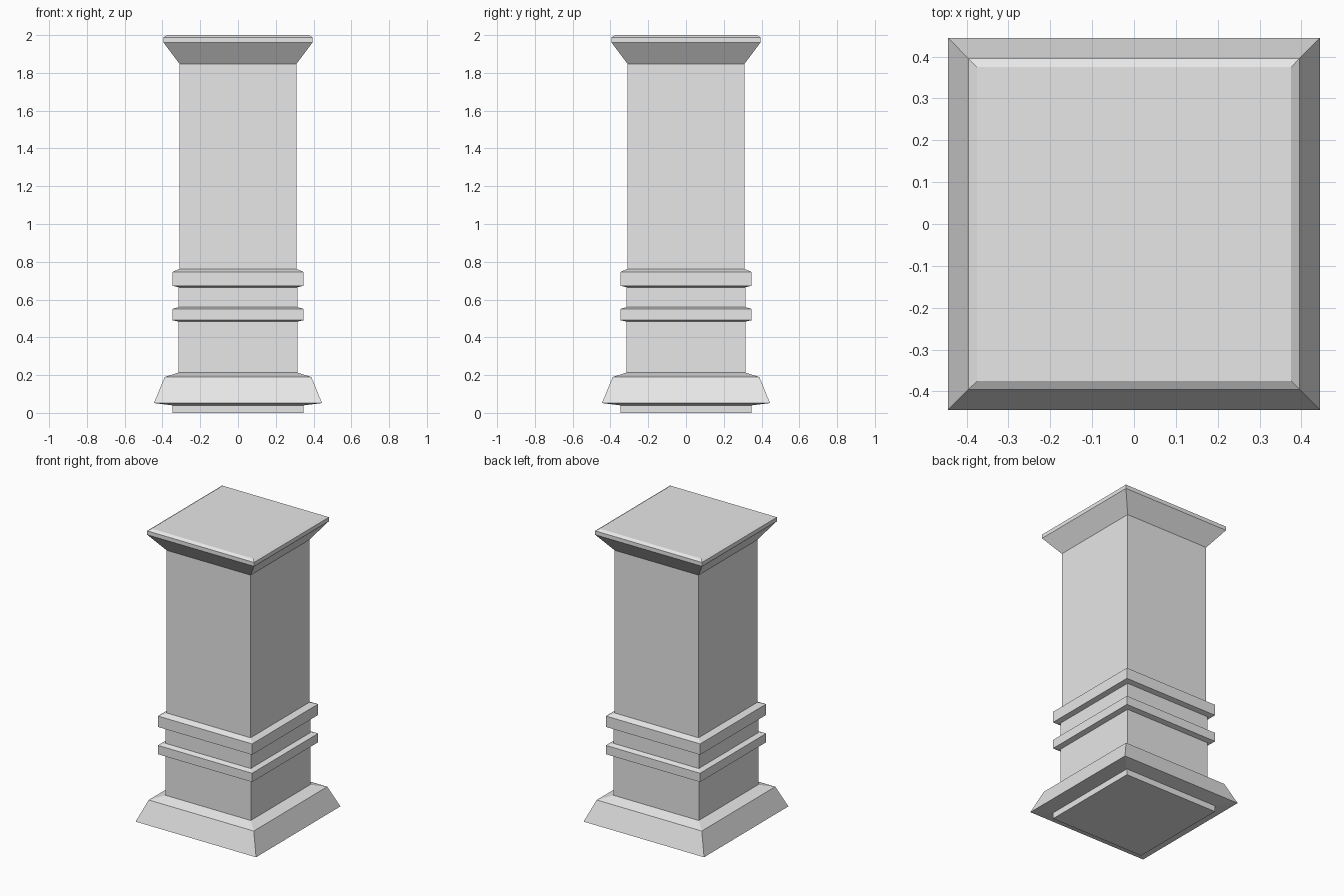
import bpy
import bmesh

cube = bpy.data.objects.get("Cube")
if cube:
    bpy.data.objects.remove(cube, do_unlink=True)

stone = bpy.data.materials.new("light grey stone")
stone.use_nodes = True
colour = (0.8, 0.8, 0.8, 1)
stone.diffuse_color = colour
stone.node_tree.nodes["Principled BSDF"].inputs["Base Color"].default_value = colour


def square_loft(name, profile, close_bottom=False, close_top=False):
    """Loft square rings given as (half width, height)."""
    bm = bmesh.new()
    rings = [[bm.verts.new((sx * w, sy * w, z))
              for sx, sy in ((-1, -1), (1, -1), (1, 1), (-1, 1))]
             for w, z in profile]
    for low, high in zip(rings, rings[1:]):
        for i in range(4):
            j = (i + 1) % 4
            bm.faces.new((low[i], low[j], high[j], high[i]))
    if close_bottom:
        bm.faces.new(rings[0][::-1])
    if close_top:
        bm.faces.new(rings[-1])
    mesh = bpy.data.meshes.new(name)
    bm.to_mesh(mesh)
    bm.free()
    mesh.materials.append(stone)
    obj = bpy.data.objects.new(name, mesh)
    bpy.context.collection.objects.link(obj)
    return obj


BODY, BAND, TOP = 0.315, 0.348, 0.31

# Foot plate and flared base
square_loft("base", [(BAND, 0), (BAND, 0.04), (0.445, 0.052),
                     (0.388, 0.19), (BODY, 0.213)], close_bottom=True)

# Lower column, two raised bands and the neck between them
square_loft("lower_column", [(BODY, 0.213), (BODY, 0.483)])
square_loft("lower_band", [(BODY, 0.483), (BAND, 0.491), (BAND, 0.55), (BODY, 0.56)])
square_loft("band_neck", [(BODY, 0.56), (BODY, 0.665)])
square_loft("upper_band", [(BODY, 0.665), (BAND, 0.673), (BAND, 0.746), (TOP, 0.762)])

# Main shaft and flared cap with a bevelled rim
square_loft("shaft", [(TOP, 0.762), (TOP, 1.848)])
square_loft("cap", [(TOP, 1.848), (0.395, 1.962), (0.395, 1.988), (0.375, 2)],
            close_top=True)
